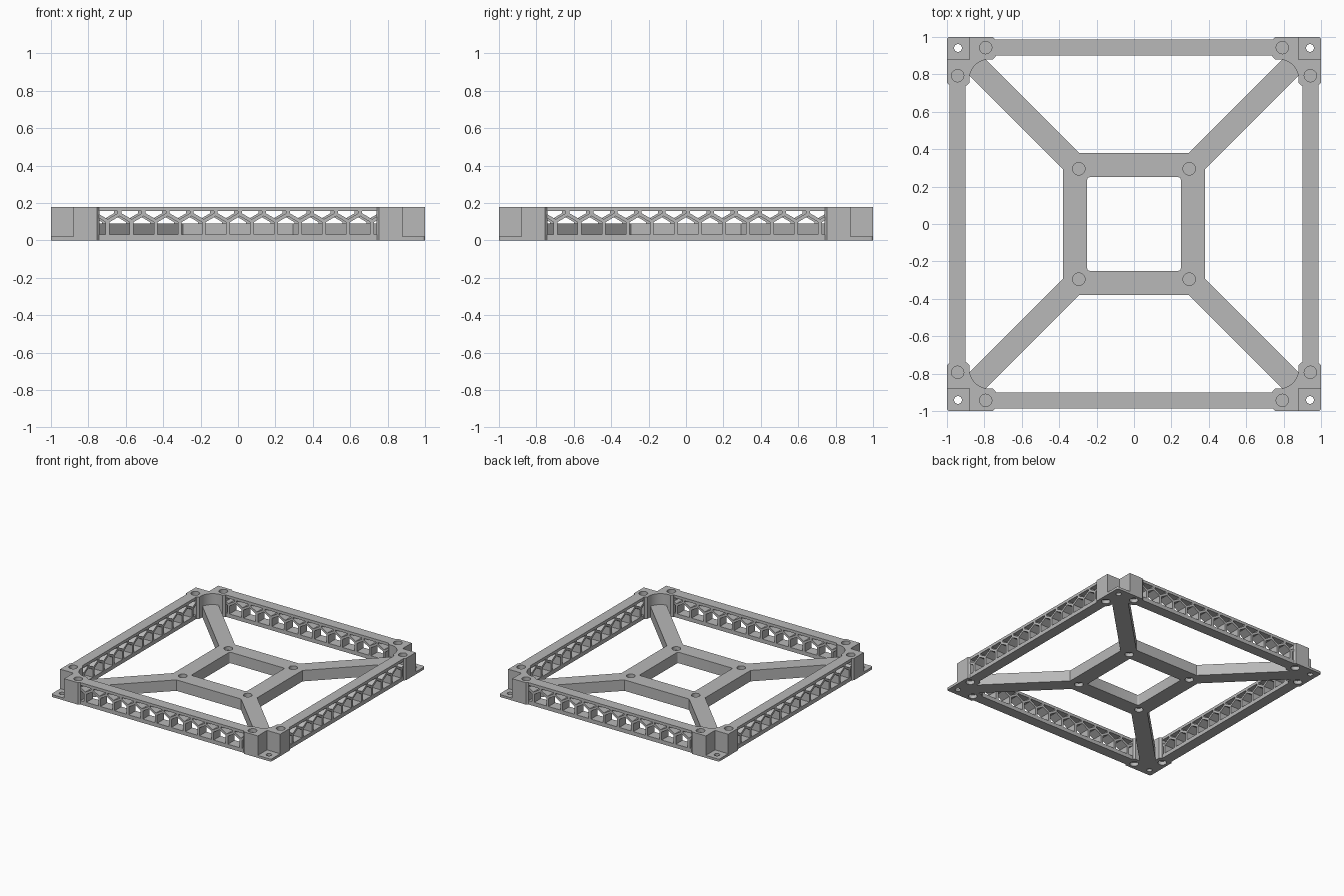
import bpy
import bmesh
import math
from mathutils import Matrix, Vector

if "Cube" in bpy.data.objects:
    bpy.data.objects.remove(bpy.data.objects["Cube"], do_unlink=True)

HEIGHT = 0.18      # tall outer frame
WEB = 0.09         # low inner frame and arms
FLANGE = 0.02      # screw tabs
RECESS_R, RECESS_DEPTH = 0.033, 0.03

grey = bpy.data.materials.new("plain grey")
grey.use_nodes = True
grey.diffuse_color = (0.48, 0.48, 0.48, 1)
grey.node_tree.nodes["Principled BSDF"].inputs["Base Color"].default_value = (0.48, 0.48, 0.48, 1)


def prism(bm, points, low, high, upright=False):
    """Extrude a flat outline along z, or along y if upright."""
    def place(p, d):
        return (p[0], d, p[1]) if upright else (p[0], p[1], d)
    a = [bm.verts.new(place(p, low)) for p in points]
    b = [bm.verts.new(place(p, high)) for p in points]
    bm.faces.new(a)
    bm.faces.new(b[::-1])
    for i in range(len(a)):
        j = (i + 1) % len(a)
        bm.faces.new((a[i], b[i], b[j], a[j]))


def finish(name, bm):
    bmesh.ops.recalc_face_normals(bm, faces=bm.faces)
    mesh = bpy.data.meshes.new(name)
    bm.to_mesh(mesh)
    bm.free()
    mesh.materials.append(grey)
    obj = bpy.data.objects.new(name, mesh)
    bpy.context.collection.objects.link(obj)
    return obj


def select(obj):
    bpy.ops.object.select_all(action='DESELECT')
    obj.select_set(True)
    bpy.context.view_layer.objects.active = obj


def cut(obj, bm):
    cutter = finish("cutter", bm)
    cutter.hide_render = True
    mod = obj.modifiers.new("cut", 'BOOLEAN')
    mod.operation = 'DIFFERENCE'
    mod.solver = 'EXACT'
    mod.object = cutter
    select(obj)
    bpy.ops.object.modifier_apply(modifier=mod.name)
    bpy.data.objects.remove(cutter, do_unlink=True)


def arc(cx, cy, r, start, end, steps):
    return [(cx + r * math.cos(math.radians(start + (end - start) * i / steps)),
             cy + r * math.sin(math.radians(start + (end - start) * i / steps)))
            for i in range(steps + 1)]


def disc(x, y, r, sides=32):
    return arc(x, y, r, 0, 360, sides)[:-1]


def recesses(bm, spots, top):
    """Blind round pockets in both the top and the underside."""
    for x, y in spots:
        prism(bm, disc(x, y, RECESS_R), top - RECESS_DEPTH, top + 0.05)
        prism(bm, disc(x, y, RECESS_R), -0.05, RECESS_DEPTH)


def four_around(obj):
    """Repeat a part on all four sides."""
    select(obj)
    bpy.ops.object.shade_smooth_by_angle(angle=math.radians(30))
    base = obj.name
    for k in range(1, 4):
        twin = obj.copy()
        twin.name = f"{base}_{k + 1}"
        bpy.context.collection.objects.link(twin)
        twin.rotation_euler.z = k * math.pi / 2


# Inner square frame with four diagonal arms
quarter = [(0.38, 0.294), (0.881, 0.795), (0.865, 0.865), (0.795, 0.881), (0.294, 0.38)]
outline = []
for k in range(4):
    turn = Matrix.Rotation(k * math.pi / 2, 2)
    outline += [turn @ Vector(p) for p in quarter]
bm = bmesh.new()
prism(bm, outline, 0, WEB)
inner_frame = finish("inner_frame_and_arms", bm)
bm = bmesh.new()
opening = []
for k, (sx, sy) in enumerate([(1, 1), (-1, 1), (-1, -1), (1, -1)]):
    opening += arc(0.238 * sx, 0.238 * sy, 0.012, k * 90, k * 90 + 90, 4)
prism(bm, opening, -0.05, WEB + 0.05)
recesses(bm, [(sx * 0.295, sy * 0.295) for sx in (-1, 1) for sy in (-1, 1)], WEB)
cut(inner_frame, bm)
select(inner_frame)
bpy.ops.object.shade_smooth_by_angle(angle=math.radians(30))

# Side wall with a honeycomb of through holes
bm = bmesh.new()
prism(bm, [(-0.745, 0), (0.745, 0), (0.745, HEIGHT), (-0.745, HEIGHT)], -0.987, -0.9, True)
wall = finish("side_wall", bm)
bm = bmesh.new()
PITCH, HALF = 0.1286, 0.054
for i in range(-6, 7):
    x = 0.01 + i * PITCH
    prism(bm, [(x - HALF, 0.032), (x + HALF, 0.032), (x + HALF, 0.098),
               (x, 0.13), (x - HALF, 0.098)], -1.05, -0.85, True)
    x -= PITCH / 2
    prism(bm, [(x - HALF, 0.157), (x - HALF, 0.145), (x, 0.114),
               (x + HALF, 0.145), (x + HALF, 0.157)], -1.05, -0.85, True)
cut(wall, bm)
four_around(wall)

# Corner block: chamfered L with a hollow round inside
half = [(0.88, 0.755), (0.895, 0.74), (0.985, 0.74), (1, 0.755), (1, 0.88)]
mirrored = [(y, x) for x, y in reversed(half)]
bm = bmesh.new()
prism(bm, half + [(0.88, 0.88)] + mirrored + arc(0.775, 0.775, 0.105, 90, 0, 12), 0, HEIGHT)
corner = finish("corner_block", bm)
bm = bmesh.new()
recesses(bm, [(0.943, 0.793), (0.793, 0.943)], HEIGHT)
cut(corner, bm)
four_around(corner)

# Thin corner tab with a screw hole
bm = bmesh.new()
prism(bm, [(0.88, 0.88), (1, 0.88)] + arc(0.985, 0.985, 0.015, 0, 90, 5) + [(0.88, 1)], 0, FLANGE)
tab = finish("corner_tab", bm)
bm = bmesh.new()
prism(bm, disc(0.941, 0.941, 0.021), -0.05, 0.1)
cut(tab, bm)
four_around(tab)
